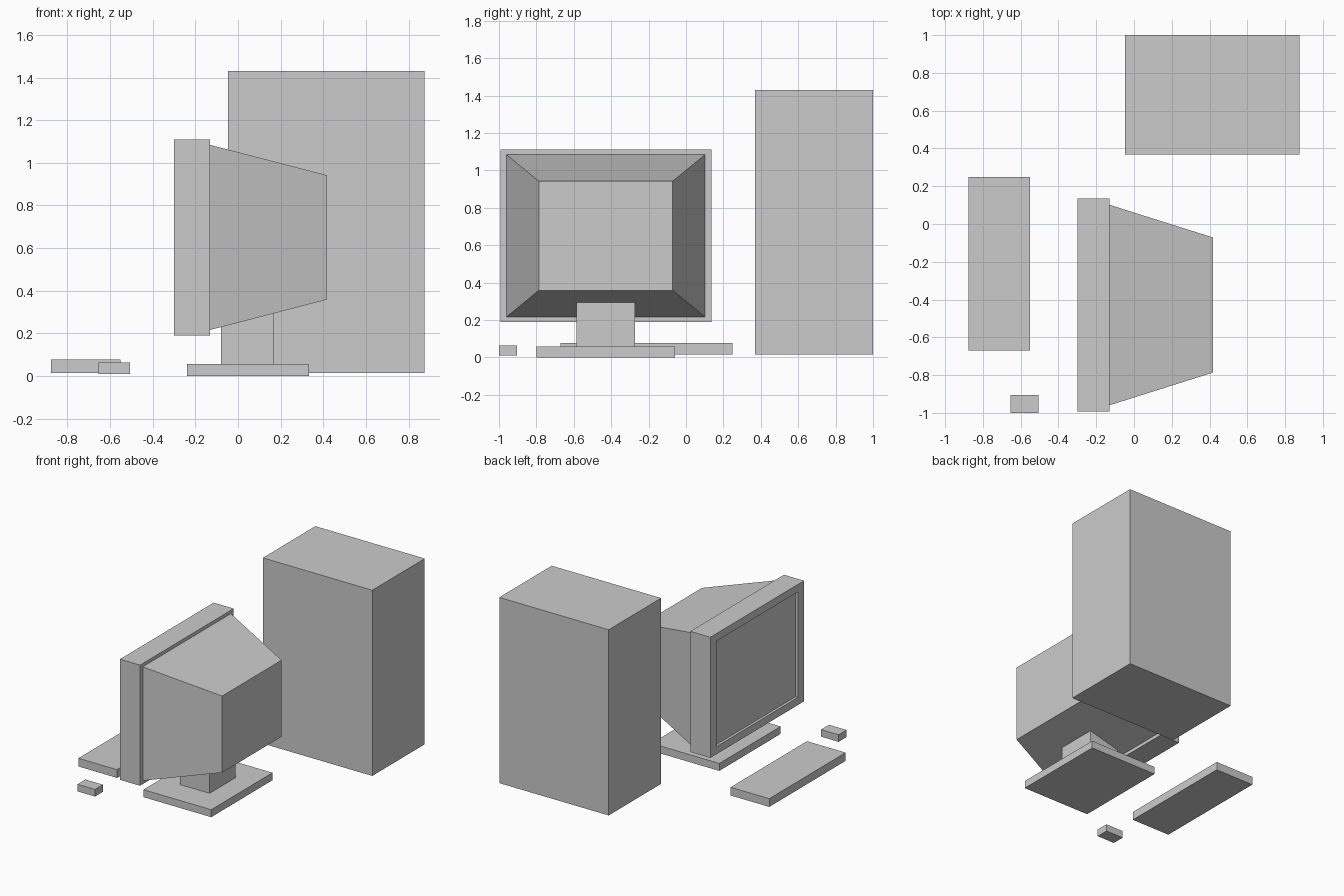
import bpy, bmesh

if "Cube" in bpy.data.objects:
    bpy.data.objects.remove(bpy.data.objects["Cube"])


def make_object(name, bm):
    bmesh.ops.recalc_face_normals(bm, faces=bm.faces)
    mesh = bpy.data.meshes.new(name)
    bm.to_mesh(mesh)
    bm.free()
    obj = bpy.data.objects.new(name, mesh)
    bpy.context.collection.objects.link(obj)
    return obj


def box(name, x, y, z):
    """Box from (min, max) pairs on each axis."""
    bm = bmesh.new()
    bmesh.ops.create_cube(bm, size=1)
    for v in bm.verts:
        v.co = [(a + b) / 2 + c * (b - a) for c, (a, b) in zip(v.co, (x, y, z))]
    return make_object(name, bm)


def loft(name, cy, cz, sections):
    """Join rectangular sections (x, half width, half height) along x, capped at both ends."""
    bm = bmesh.new()
    rings = [[bm.verts.new((x, cy + sy * hy, cz + sz * hz))
              for sy, sz in ((-1, -1), (1, -1), (1, 1), (-1, 1))]
             for x, hy, hz in sections]
    for a, b in zip(rings, rings[1:]):
        for i in range(4):
            j = (i + 1) % 4
            bm.faces.new((a[i], a[j], b[j], b[i]))
    bm.faces.new(rings[0])
    bm.faces.new(rings[-1])
    return make_object(name, bm)


# Monitor: recessed screen, front frame, tapered back housing
loft("monitor", -0.429, 0.65, [
    (-0.28, 0.492, 0.402),
    (-0.30, 0.492, 0.402),
    (-0.30, 0.564, 0.46),
    (-0.131, 0.564, 0.46),
    (-0.131, 0.531, 0.434),
    (0.417, 0.358, 0.292),
])

# Monitor stand
box("stand_neck", (-0.08, 0.17), (-0.585, -0.274), (0.057, 0.295))
box("stand_base", (-0.239, 0.333), (-0.798, -0.06), (0.0, 0.057))

# Computer tower
box("tower_case", (-0.048, 0.875), (0.368, 1.0), (0.014, 1.43))

# Keyboard and mouse
box("keyboard", (-0.877, -0.551), (-0.67, 0.249), (0.014, 0.077))
box("mouse", (-0.654, -0.506), (-1.0, -0.904), (0.01, 0.064))
